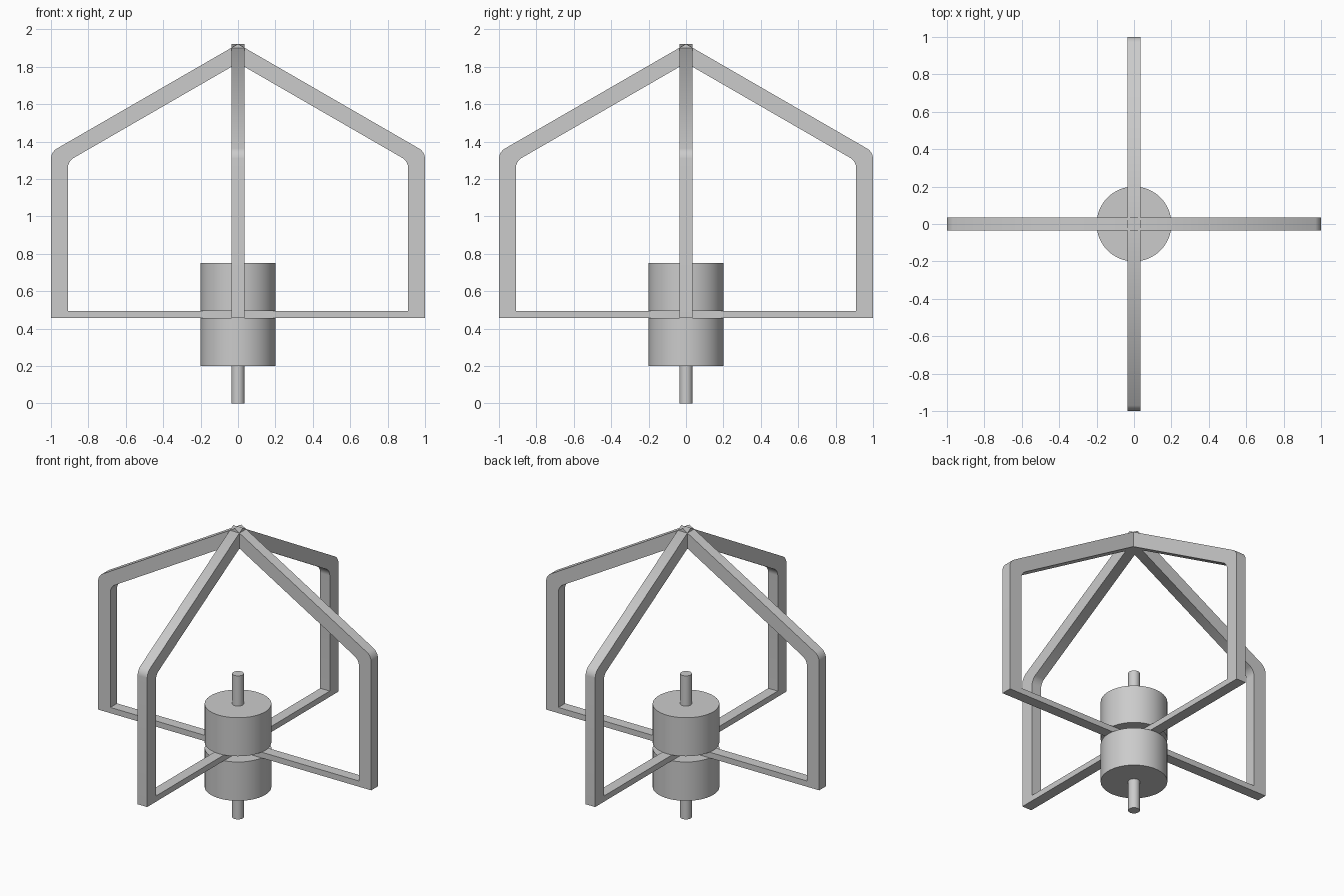
import bpy
import bmesh
import math

cube = bpy.data.objects.get("Cube")
if cube:
    bpy.data.objects.remove(cube, do_unlink=True)

grey = bpy.data.materials.new("plain grey")
grey.use_nodes = True
colour = (0.6, 0.6, 0.6, 1)
grey.diffuse_color = colour
grey.node_tree.nodes["Principled BSDF"].inputs["Base Color"].default_value = colour

HALF = 0.035              # half width of the frame bars
SLOPE = math.tan(math.radians(30))
PEAK, UNDER = 1.922, 1.82  # roof ridge, outside and inside
BOTTOM, DECK = 0.457, 0.495  # spoke underside and top
INNER = 0.91              # inside face of the posts


def frame(name, angle):
    """Closed house-shaped frame, half profile mirrored across the axis."""
    profile = [(0, BOTTOM), (1, BOTTOM), (1, PEAK - SLOPE), (0, PEAK),
               (0, UNDER), (INNER, UNDER - SLOPE * INNER),
               (INNER, DECK), (0, DECK)]
    bm = bmesh.new()
    face = bm.faces.new([bm.verts.new((x, -HALF, z)) for x, z in profile])
    ext = bmesh.ops.extrude_face_region(bm, geom=[face])
    moved = [g for g in ext["geom"] if isinstance(g, bmesh.types.BMVert)]
    bmesh.ops.translate(bm, verts=moved, vec=(0, 2 * HALF, 0))
    # rounded shoulders
    corners = [e for e in bm.edges
               if abs(e.verts[0].co.y - e.verts[1].co.y) > HALF
               and e.verts[0].co.z > 1 and e.verts[0].co.x > 0.5]
    bmesh.ops.bevel(bm, geom=corners, offset=0.035, segments=6,
                    profile=0.5, affect="EDGES")
    # open the ends that meet on the axis
    ends = [f for f in bm.faces if all(abs(v.co.x) < 1e-5 for v in f.verts)]
    bmesh.ops.delete(bm, geom=ends, context="FACES_ONLY")
    bmesh.ops.recalc_face_normals(bm, faces=bm.faces)
    # the open shell must face outwards
    if next(f for f in bm.faces if f.calc_center_median().z < BOTTOM + 1e-4).normal.z > 0:
        bmesh.ops.reverse_faces(bm, faces=bm.faces)
    mesh = bpy.data.meshes.new(name)
    bm.to_mesh(mesh)
    bm.free()
    obj = bpy.data.objects.new(name, mesh)
    bpy.context.collection.objects.link(obj)
    obj.modifiers.new("mirror", "MIRROR")
    obj.rotation_euler.z = angle
    finish(obj)


def cylinder(name, radius, low, high, sides):
    bpy.ops.mesh.primitive_cylinder_add(
        vertices=sides, radius=radius, depth=high - low,
        location=(0, 0, (low + high) / 2))
    bpy.context.object.name = name
    finish(bpy.context.object)


def finish(obj):
    obj.data.materials.append(grey)
    bpy.ops.object.select_all(action="DESELECT")
    obj.select_set(True)
    bpy.context.view_layer.objects.active = obj
    bpy.ops.object.shade_smooth_by_angle(angle=math.radians(25))


# two crossing frames
frame("side_frame", 0)
frame("front_back_frame", math.pi / 2)

# drums clamped above and below the spokes, on a central shaft
cylinder("lower_drum", 0.2, 0.2, BOTTOM, 64)
cylinder("upper_drum", 0.2, DECK, 0.75, 64)
cylinder("shaft", HALF, 0, 0.95, 32)
